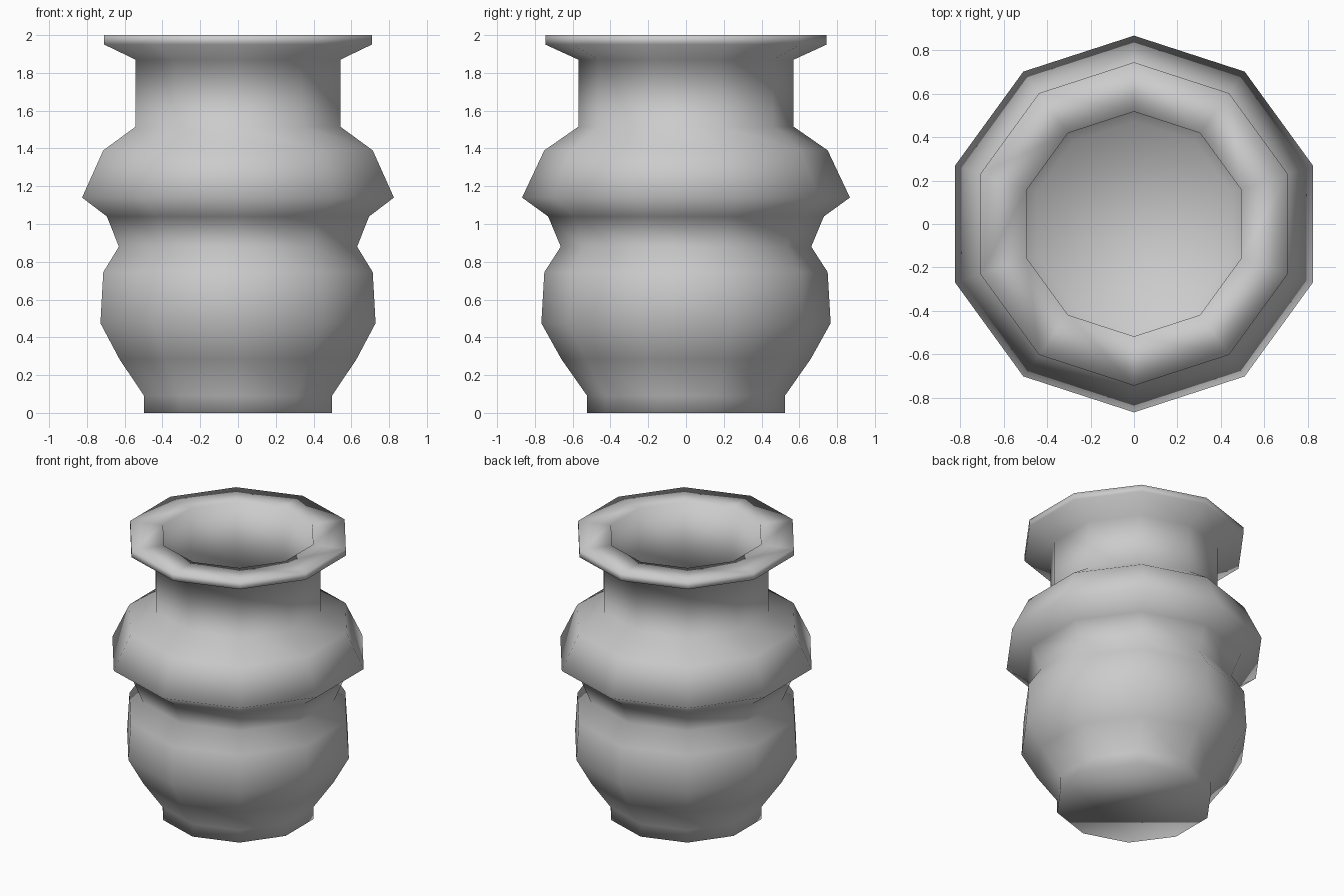
import bpy
import bmesh
import math

cube = bpy.data.objects.get("Cube")
if cube:
    bpy.data.objects.remove(cube, do_unlink=True)

SIDES = 10
WALL = 0.05

# Grey clay
clay = bpy.data.materials.new("grey_clay")
clay.use_nodes = True
colour = (0.6, 0.6, 0.6, 1)
clay.diffuse_color = colour
clay.node_tree.nodes["Principled BSDF"].inputs["Base Color"].default_value = colour

# Outer profile (radius, height) from foot to rim
outer = [(0.523, 0), (0.523, 0.09), (0.66, 0.285), (0.766, 0.475),
         (0.75, 0.745), (0.663, 0.88), (0.73, 1.04), (0.868, 1.14),
         (0.75, 1.39), (0.57, 1.515), (0.57, 1.87), (0.745, 1.95),
         (0.745, 2)]

# Inner wall: straight mouth, then follows the body down to the floor
inner = [(0.518, 2)]
inner += [(r - WALL, z) for r, z in reversed(outer[1:10])]


def add_ring(bm, radius, z):
    step = math.tau / SIDES
    return [bm.verts.new((radius * math.sin(i * step),
                          radius * math.cos(i * step), z))
            for i in range(SIDES)]


# Vase body
bm = bmesh.new()
rings = [add_ring(bm, r, z) for r, z in outer + inner]
for low, high in zip(rings, rings[1:]):
    for i in range(SIDES):
        j = (i + 1) % SIDES
        bm.faces.new((low[i], low[j], high[j], high[i]))

# Base and inside floor
bm.faces.new(rings[0])
bm.faces.new(rings[-1])
bmesh.ops.recalc_face_normals(bm, faces=bm.faces)
for face in bm.faces:
    face.smooth = True

mesh = bpy.data.meshes.new("vase")
bm.to_mesh(mesh)
bm.free()
mesh.materials.append(clay)
vase = bpy.data.objects.new("vase", mesh)
bpy.context.collection.objects.link(vase)
